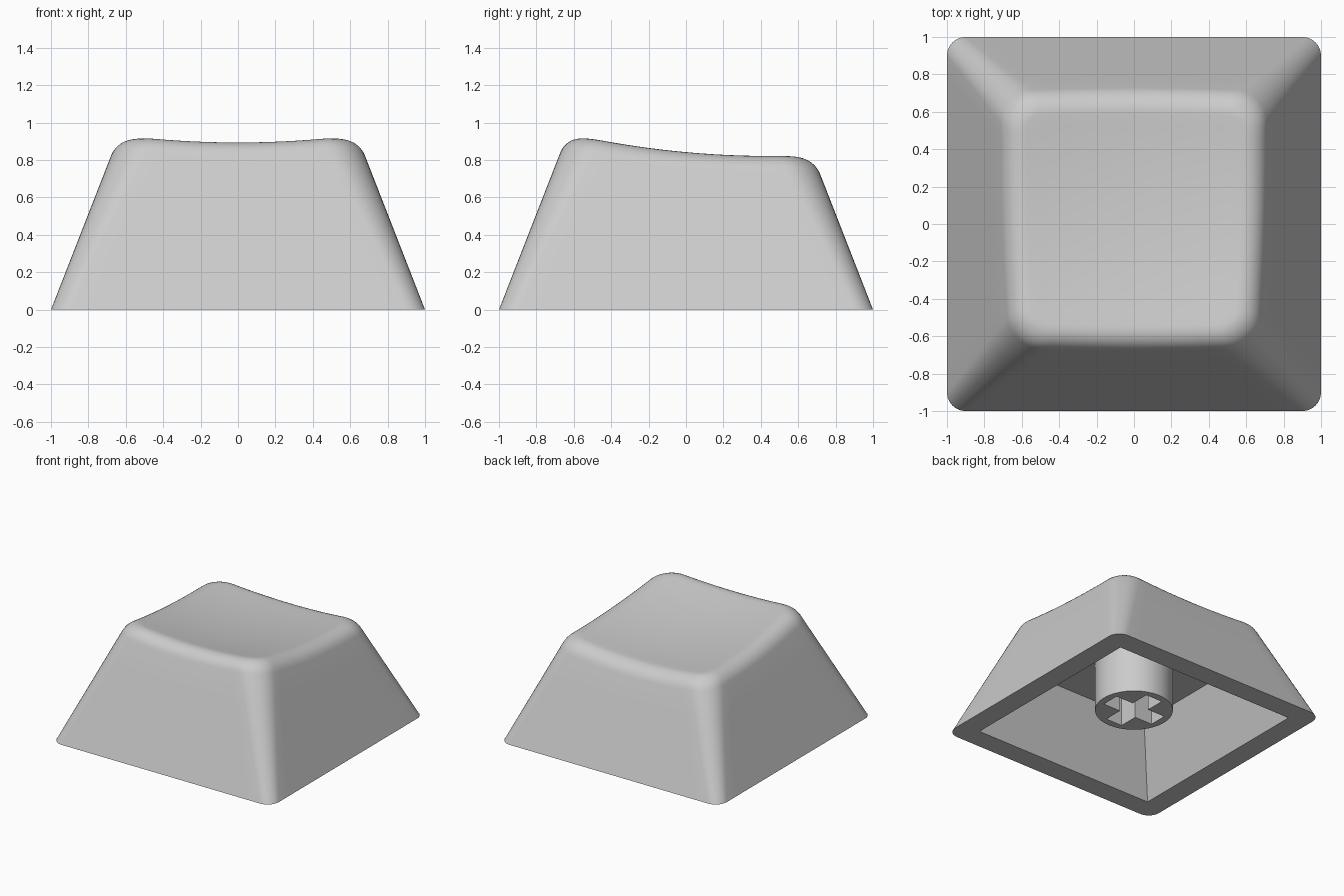
import bpy
import bmesh
import math
from mathutils import Matrix, Vector

cube = bpy.data.objects.get("Cube")
if cube:
    bpy.data.objects.remove(cube, do_unlink=True)

grey = bpy.data.materials.new("light_grey_plastic")
grey.use_nodes = True
grey.diffuse_color = (0.6, 0.6, 0.6, 1)
grey.node_tree.nodes["Principled BSDF"].inputs["Base Color"].default_value = grey.diffuse_color

ARC, SIDE = 8, 14          # segments per rounded corner and per straight side
SLOPE = 0.39               # how far the walls lean in per unit of height
FILLET = 0.1               # size of the rounded top edge


def loft(name, rings):
    """Skin closed counter-clockwise rings from bottom to top and cap both ends."""
    bm = bmesh.new()
    rows = [[bm.verts.new(p) for p in ring] for ring in rings]
    n = len(rows[0])
    for a, b in zip(rows, rows[1:]):
        for i in range(n):
            j = (i + 1) % n
            bm.faces.new((a[i], a[j], b[j], b[i]))
    bm.faces.new(rows[0][::-1])
    bm.faces.new(rows[-1])
    mesh = bpy.data.meshes.new(name)
    bm.to_mesh(mesh)
    bm.free()
    mesh.materials.append(grey)
    obj = bpy.data.objects.new(name, mesh)
    bpy.context.collection.objects.link(obj)
    return obj


def select(obj):
    bpy.ops.object.select_all(action='DESELECT')
    obj.select_set(True)
    bpy.context.view_layer.objects.active = obj


def cut(obj, cutter):
    select(obj)
    mod = obj.modifiers.new("cut", 'BOOLEAN')
    mod.operation = 'DIFFERENCE'
    mod.solver = 'EXACT'
    mod.object = cutter
    bpy.ops.object.modifier_apply(modifier=mod.name)
    bpy.data.objects.remove(cutter, do_unlink=True)


def smooth(obj):
    select(obj)
    bpy.ops.object.shade_smooth_by_angle(angle=math.radians(30))


def outline(i, half, radius):
    """Point i on a rounded square."""
    q, k = divmod(i, ARC + SIDE)
    c = half - radius
    if k <= ARC:
        a = math.pi / 2 * k / ARC
        p = Vector((c + radius * math.cos(a), c + radius * math.sin(a), 0))
    else:
        p = Vector((c - 2 * c * (k - ARC) / SIDE, half, 0))
    return Matrix.Rotation(q * math.pi / 2, 3, 'Z') @ p


def wall(i, z, inset=0.0):
    p = outline(i, 1 - SLOPE * z - inset, 0.1 + 0.1 * z - inset)
    p.z = z
    return p


def on_dish(p):
    """Drop a point onto the shallow, tilted top dish."""
    return Vector((p.x, p.y, 0.785 + 0.107 * (p.x ** 2 + (p.y - 0.45) ** 2)))


def extrude(name, points, z0, z1):
    return loft(name, [[(x, y, z) for x, y in points] for z in (z0, z1)])


# Cap body: leaning walls, rounded top edge, dished top
columns = []
for i in range(4 * (ARC + SIDE)):
    z = 0.8
    for _ in range(20):
        z = on_dish(wall(i, z)).z
    tip = wall(i, z)
    low = wall(i, z - 0.93 * FILLET)
    inner = on_dish(wall(i, z, FILLET))
    column = [wall(i, 0).lerp(low, f / 4) for f in range(4)]
    for s in range(9):
        t = s / 8
        a, b, c = (1 - t) ** 2, 1.64 * t * (1 - t), t * t
        column.append((low * a + tip * b + inner * c) / (a + b + c))
    column += [on_dish(inner * (1 - f / 10)) for f in range(1, 10)]
    column.append(on_dish(inner * 0.03))
    columns.append(column)
cap = loft("cap_body", list(zip(*columns)))

# Hollow underside
corners = ((1, 1), (-1, 1), (-1, -1), (1, -1))
hollow = []
for z in (-0.1, 0.53):
    half = 0.826 - SLOPE * z
    hollow.append([(x * half, y * half, z) for x, y in corners])
cut(cap, loft("hollow_cutter", hollow))
smooth(cap)

# Round stem with a cross-shaped socket
angles = [math.tau * i / 64 for i in range(64)]
stem = extrude("stem", [(0.293 * math.cos(a), 0.293 * math.sin(a)) for a in angles], 0.125, 0.58)
arm, width = 0.235, 0.075
cross = []
for q in range(4):
    turn = Matrix.Rotation(q * math.pi / 2, 2)
    cross += [turn @ Vector(p) for p in ((arm, -width), (arm, width), (width, width))]
cut(stem, extrude("socket_cutter", cross, 0.05, 0.52))
smooth(stem)
